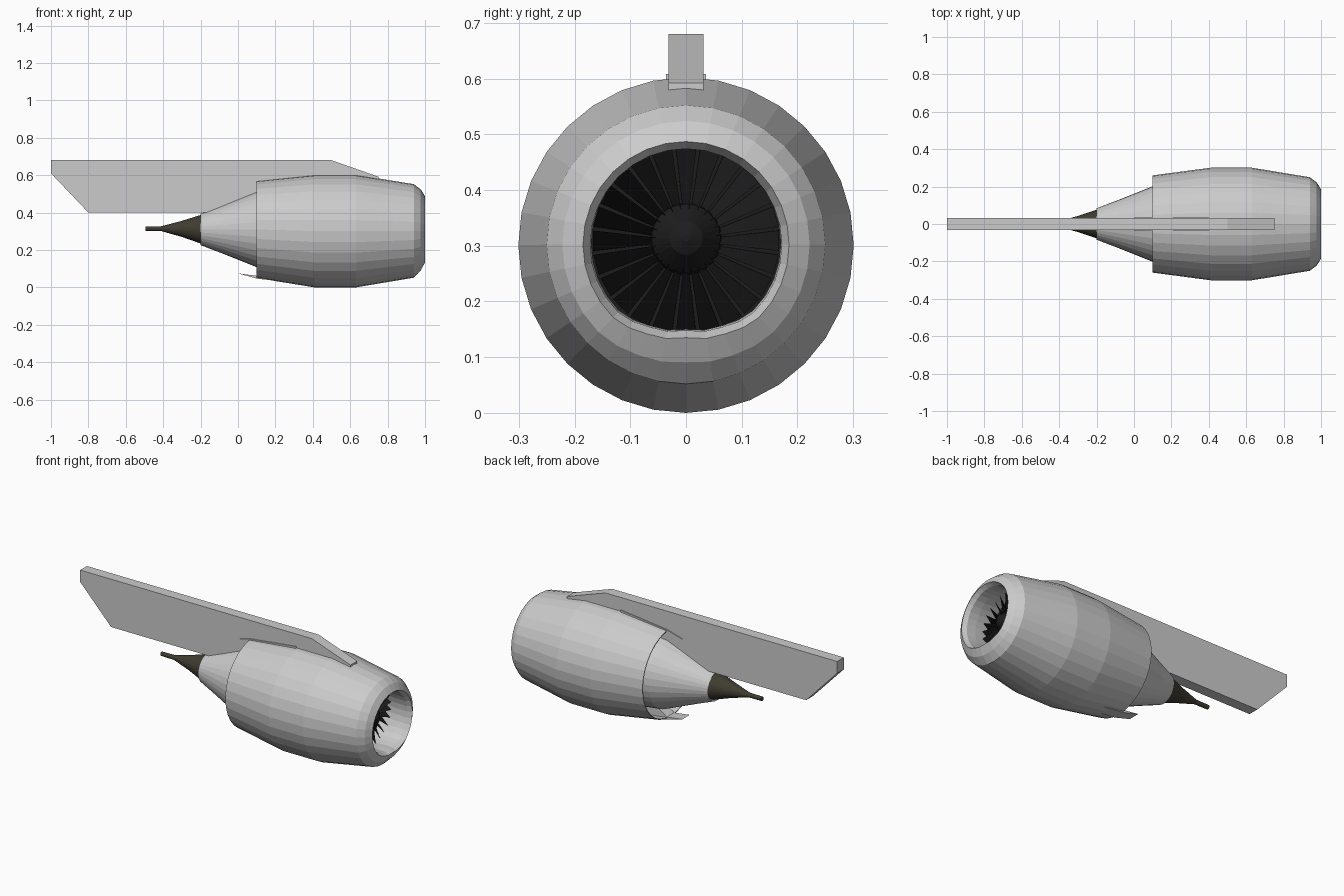
import bpy, bmesh, math

if "Cube" in bpy.data.objects:
    bpy.data.objects.remove(bpy.data.objects["Cube"])

SIDES = 32


def material(name, color):
    m = bpy.data.materials.new(name)
    m.diffuse_color = (*color, 1)
    m.use_nodes = True
    m.node_tree.nodes["Principled BSDF"].inputs["Base Color"].default_value = m.diffuse_color
    return m


BLACK = material("fan_black", (0.012, 0.012, 0.012))
EXHAUST = material("exhaust_dark", (0.05, 0.045, 0.03))


def finish(name, bm, mat=None, recalc=True):
    if recalc:
        bmesh.ops.recalc_face_normals(bm, faces=bm.faces[:])
    me = bpy.data.meshes.new(name)
    bm.to_mesh(me)
    bm.free()
    ob = bpy.data.objects.new(name, me)
    bpy.context.collection.objects.link(ob)
    if mat:
        me.materials.append(mat)
    return ob


def lathe(name, rings, mat=None, sides=SIDES, caps=(False, False)):
    """Rings of (x, radius, centre z, flattening of the lower edge) along x."""
    flat = {0: 0.018, 1: 0.013, 2: 0.011, 3: 0.005}
    bm = bmesh.new()
    loops = []
    for x, r, c, f in rings:
        loop = []
        for i in range(sides):
            a = 2 * math.pi * i / sides
            lift = f * flat.get(abs(i - sides // 2), 0)
            loop.append(bm.verts.new((x, r * math.sin(a), c + r * math.cos(a) + lift)))
        loops.append(loop)
    for a, b in zip(loops, loops[1:]):
        for i in range(sides):
            j = (i + 1) % sides
            bm.faces.new((a[i], a[j], b[j], b[i]))
    if caps[0]:
        bm.faces.new(loops[0])
    if caps[1]:
        bm.faces.new(loops[-1])
    return finish(name, bm, mat)


def plate(name, outline, half):
    """Side outline in x,z extruded across y."""
    bm = bmesh.new()
    left = [bm.verts.new((x, -half, z)) for x, z in outline]
    right = [bm.verts.new((x, half, z)) for x, z in outline]
    bm.faces.new(left)
    bm.faces.new(right[::-1])
    n = len(outline)
    for i in range(n):
        j = (i + 1) % n
        bm.faces.new((left[i], right[i], right[j], left[j]))
    return finish(name, bm)


# Cowling: rear duct, outer skin, rounded lip and intake duct
lathe("nacelle", [
    (0.40, 0.20, 0.305, 0), (0.40, 0.28, 0.302, 0), (0.10, 0.255, 0.31, 0),
    (0.10, 0.26, 0.31, 0), (0.41, 0.301, 0.301, 0), (0.63, 0.301, 0.301, 0),
    (0.94, 0.25, 0.302, 0), (0.977, 0.222, 0.302, 0.6), (1.0, 0.185, 0.302, 1),
    (0.975, 0.172, 0.302, 1), (0.92, 0.17, 0.304, 0.9), (0.80, 0.176, 0.308, 0.2),
])

# Core cowl tapering to the exhaust
lathe("core_cowl", [
    (0.40, 0.235, 0.31, 0), (0.10, 0.202, 0.31, 0),
    (-0.08, 0.13, 0.31, 0), (-0.20, 0.084, 0.31, 0), (-0.195, 0.076, 0.31, 0),
])

# Tail cone with thin end pipe
lathe("tail_cone", [
    (-0.19, 0.077, 0.311, 0), (-0.20, 0.076, 0.311, 0), (-0.30, 0.043, 0.313, 0),
    (-0.41, 0.013, 0.314, 0), (-0.495, 0.012, 0.314, 0),
], EXHAUST, caps=(True, True))

# Fan: backing disc, spinner and twisted blades
lathe("fan_disc", [(0.81, 0.176, 0.308, 0.2), (0.80, 0.176, 0.308, 0.2)],
      BLACK, caps=(True, True))
lathe("spinner", [(0.81, 0.065, 0.312, 0), (0.86, 0.062, 0.313, 0),
                  (0.90, 0.030, 0.314, 0), (0.91, 0.006, 0.314, 0)],
      BLACK, sides=24, caps=(True, True))

bm = bmesh.new()
BLADES = 24
for k in range(BLADES):
    base = 2 * math.pi * k / BLADES
    pts = []
    for x, r, twist in ((0.82, 0.05, -0.10), (0.87, 0.05, 0.10),
                        (0.875, 0.168, 0.11), (0.82, 0.168, -0.11)):
        a = base + twist
        pts.append(bm.verts.new((x, r * math.sin(a), 0.309 + r * math.cos(a))))
    bm.faces.new(pts)
finish("fan_blades", bm, BLACK, recalc=False)

# Pylon above the engine
plate("pylon", [(-1.0, 0.68), (0.5, 0.68), (0.75, 0.592), (0.75, 0.575),
                (0.40, 0.54), (0.10, 0.40), (-0.80, 0.40), (-1.0, 0.61)], 0.031)

# Splitter fairings in the rear duct, top and bottom
lower = [(0.0, 0.075), (0.10, 0.047), (0.40, 0.012), (0.40, 0.14),
         (0.17, 0.11), (0.10, 0.062)]
plate("lower_fairing", lower, 0.034)
plate("upper_fairing", [(x, 0.62 - z) for x, z in lower], 0.036)
